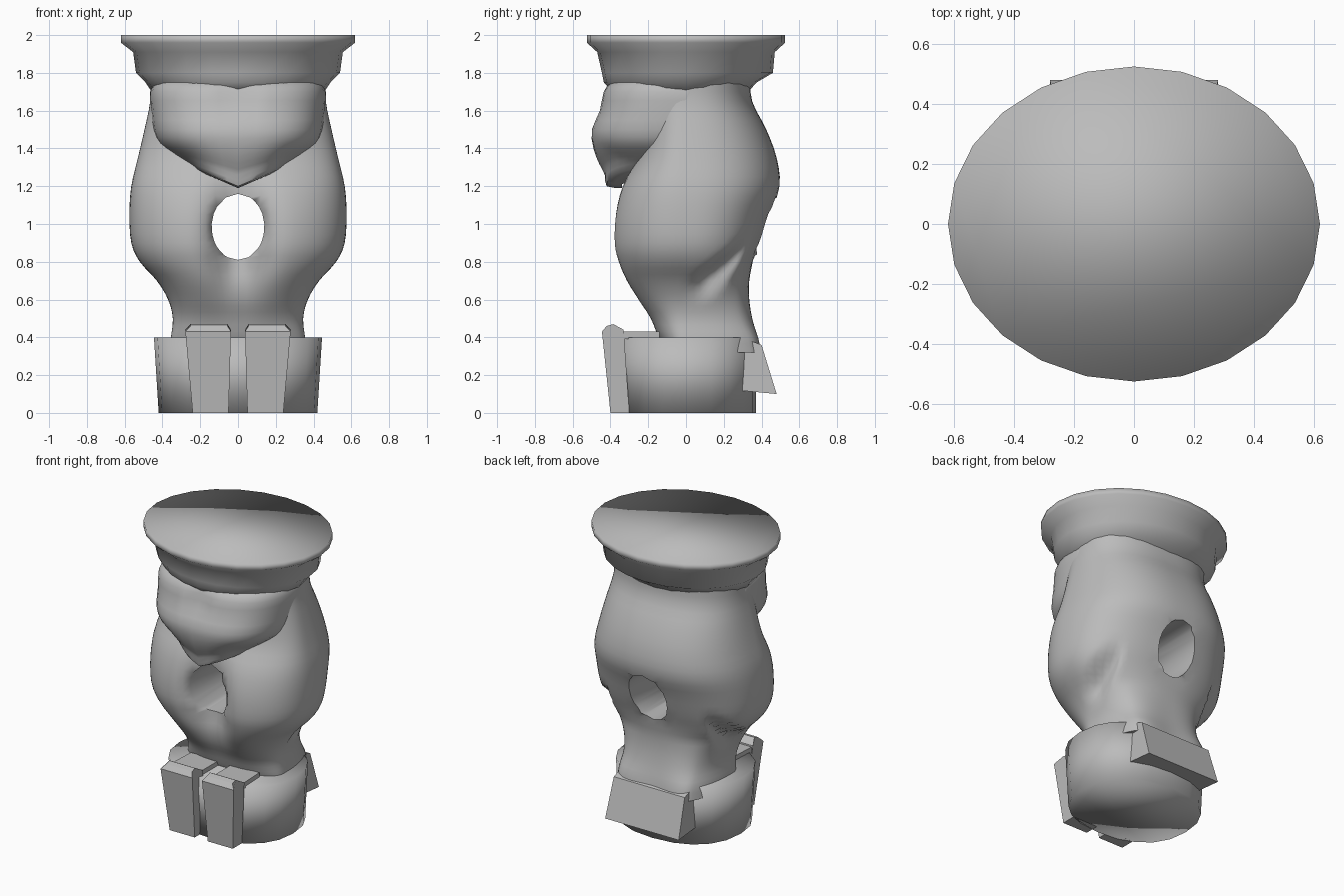
import bpy, bmesh, math
from math import sin, cos, pi, exp, hypot

if "Cube" in bpy.data.objects:
    bpy.data.objects.remove(bpy.data.objects["Cube"])

GREY = bpy.data.materials.new("stone grey")
GREY.use_nodes = True
GREY.diffuse_color = (0.5, 0.5, 0.5, 1)
bsdf = next(n for n in GREY.node_tree.nodes if n.type == 'BSDF_PRINCIPLED')
bsdf.inputs["Base Color"].default_value = (0.5, 0.5, 0.5, 1)
bsdf.inputs["Roughness"].default_value = 0.8


def finish(name, bm, angle):
    bmesh.ops.recalc_face_normals(bm, faces=bm.faces)
    mesh = bpy.data.meshes.new(name)
    bm.to_mesh(mesh)
    bm.free()
    mesh.materials.append(GREY)
    ob = bpy.data.objects.new(name, mesh)
    bpy.context.collection.objects.link(ob)
    bpy.ops.object.select_all(action='DESELECT')
    ob.select_set(True)
    bpy.context.view_layer.objects.active = ob
    bpy.ops.object.shade_smooth_by_angle(angle=math.radians(angle))


def refine(rows, steps):
    """Insert rows along a smooth curve through the given ones."""
    ext = [rows[0]] + rows + [rows[-1]]
    out = []
    for quad in zip(ext, ext[1:], ext[2:], ext[3:]):
        for i in range(steps):
            t = i / steps
            out.append([b + t / 2 * (c - a + t * (2 * a - 5 * b + 4 * c - d
                        + t * (3 * (b - c) + d - a))) for a, b, c, d in zip(*quad)])
    return out + [rows[-1]]


def power(v, n):
    return math.copysign(abs(v) ** (2 / n), v)


def loft(rows, segs, n=2.0, shape=None):
    """Stack rounded rings; a row is height, half width, front depth, back depth."""
    bm = bmesh.new()
    rings = []
    for z, w, front, back in rows:
        ring = []
        for i in range(segs):
            a = 2 * pi * i / segs
            s = sin(a)
            p = (w * power(cos(a), n), power(s, n) * (back if s > 0 else front), z)
            ring.append(bm.verts.new(shape(*p) if shape else p))
        rings.append(ring)
    for r, q in zip(rings, rings[1:]):
        for i in range(segs):
            j = (i + 1) % segs
            bm.faces.new((r[i], r[j], q[j], q[i]))
    bm.faces.new(rings[0])
    bm.faces.new(rings[-1])
    return bm


def prism(name, first, second, angle=30):
    """Solid between two outlines with matching corners."""
    bm = bmesh.new()
    lo = [bm.verts.new(p) for p in first]
    hi = [bm.verts.new(p) for p in second]
    bm.faces.new(lo)
    bm.faces.new(hi)
    for i in range(len(lo)):
        j = (i + 1) % len(lo)
        bm.faces.new((lo[i], lo[j], hi[j], hi[i]))
    finish(name, bm, angle)


# Crouching body: thighs in front, raised garment hem at the back
def body_shape(x, y, z):
    ax = abs(x)
    if y < 0:
        y *= 1 - 0.48 * exp(-(x / 0.14) ** 2 - ((z - 0.9) / 0.3) ** 2)
    else:
        low = min(1, max(0, (0.7 - z) / 0.3))
        y *= 1 + 0.25 * low * min(1, ax / 0.27) ** 2
        hem = 0.69 + 0.78 * y + 0.2 * exp(-(x / 0.2) ** 2)
        pull = min(1, max(0, (hem - z) / 0.06))
        x *= 1 - pull * (1 - 0.36 / max(ax, 0.36)) * min(1, y / 0.1)
    return x, y, z


def open_through(bm, zc, rx, rz):
    """Cut an oval passage from front to back and line it with faces."""
    def radius(p):
        return hypot(p.x / rx, (p.z - zc) / rz)
    gone = [f for f in bm.faces if radius(f.calc_center_median()) < 1]
    bmesh.ops.delete(bm, geom=gone, context='FACES')
    edges = [e for e in bm.edges if e.is_boundary]
    rim = {v for e in edges for v in e.verts}
    for v in rim:
        r = radius(v.co)
        v.co.x /= r
        v.co.z = zc + (v.co.z - zc) / r
    back = [v for v in rim if v.co.y > 0]

    def partner(v):
        return min(back, key=lambda b: hypot(b.co.x - v.co.x, b.co.z - v.co.z))
    for e in edges:
        a, b = e.verts
        if a.co.y < 0:
            bm.faces.new((a, b, partner(b), partner(a)))


body_rows = [
    (0.32, 0.36, 0.10, 0.39), (0.4, 0.355, 0.15, 0.375), (0.5, 0.345, 0.20, 0.35),
    (0.6, 0.37, 0.28, 0.335), (0.7, 0.43, 0.35, 0.335), (0.8, 0.52, 0.39, 0.355),
    (0.9, 0.565, 0.41, 0.39), (1.05, 0.575, 0.40, 0.44), (1.2, 0.565, 0.355, 0.495),
    (1.35, 0.53, 0.27, 0.48), (1.5, 0.495, 0.24, 0.425), (1.65, 0.465, 0.24, 0.35),
    (1.78, 0.465, 0.28, 0.34)]
body = loft(refine(body_rows, 3), 80, 2.4, body_shape)
open_through(body, 0.985, 0.14, 0.175)
finish("body", body, 60)


# Chest with a pointed lower edge and a shallow centre cleft
def chest_shape(x, y, z):
    low = max(0, (1.48 - z) / 0.28)
    z += low * 0.1 * min(1, abs(x) / 0.24)
    if y < 0:
        y *= 1 - 0.08 * exp(-(x / 0.06) ** 2 - ((z - 1.68) / 0.1) ** 2)
    return x, y, z


chest_rows = [
    (1.19, 0.22, 0.34, 0.0), (1.2, 0.25, 0.42, 0.0), (1.26, 0.31, 0.43, 0.05),
    (1.32, 0.36, 0.46, 0.1), (1.4, 0.42, 0.49, 0.1), (1.5, 0.45, 0.50, 0.1),
    (1.6, 0.46, 0.46, 0.1), (1.7, 0.465, 0.44, 0.1), (1.75, 0.44, 0.40, 0.1),
    (1.77, 0.40, 0.34, 0.1)]
finish("chest", loft(refine(chest_rows, 2), 48, 2.7, chest_shape), 50)

# Flared rim and flat top
finish("top_rim", loft([
    (1.69, 0.45, 0.38, 0.32), (1.75, 0.49, 0.435, 0.375), (1.80, 0.54, 0.445, 0.46),
    (1.91, 0.555, 0.47, 0.47), (1.96, 0.62, 0.525, 0.525), (2.0, 0.62, 0.525, 0.525)],
    24), 100)

# Round base
finish("base", loft([(0, 0.42, 0.35, 0.37), (0.4, 0.445, 0.36, 0.37)], 20, 2.3), 100)

# Pair of front plates, each with a low slab running back to the body
plate_profile = [(-0.40, 0), (-0.445, 0.43), (-0.42, 0.46), (-0.385, 0.47),
                 (-0.33, 0.44), (-0.30, 0)]
for side, word in ((1, "left"), (-1, "right")):
    prism(word + "_front_plate",
          [(side * (0.05 - 0.03 * z + (0.02 if z > 0.45 else 0)), y, z)
           for y, z in plate_profile],
          [(side * (0.24 + 0.09 * z - (0.03 if z > 0.45 else 0)), y, z)
           for y, z in plate_profile])
    outline = [(0.05, -0.34), (0.27, -0.34), (0.26, -0.14), (0.05, -0.14)]
    prism(word + "_slab",
          [(side * x, y, 0.39) for x, y in outline],
          [(side * x, y, 0.43) for x, y in outline])

# Flared flap at the back
prism("back_flap",
      [(-0.28, 0.27, 0.12), (0.28, 0.27, 0.12), (0.28, 0.48, 0.1), (-0.28, 0.48, 0.1)],
      [(-0.27, 0.32, 0.39), (0.27, 0.32, 0.39), (0.27, 0.4, 0.36), (-0.27, 0.4, 0.36)])
